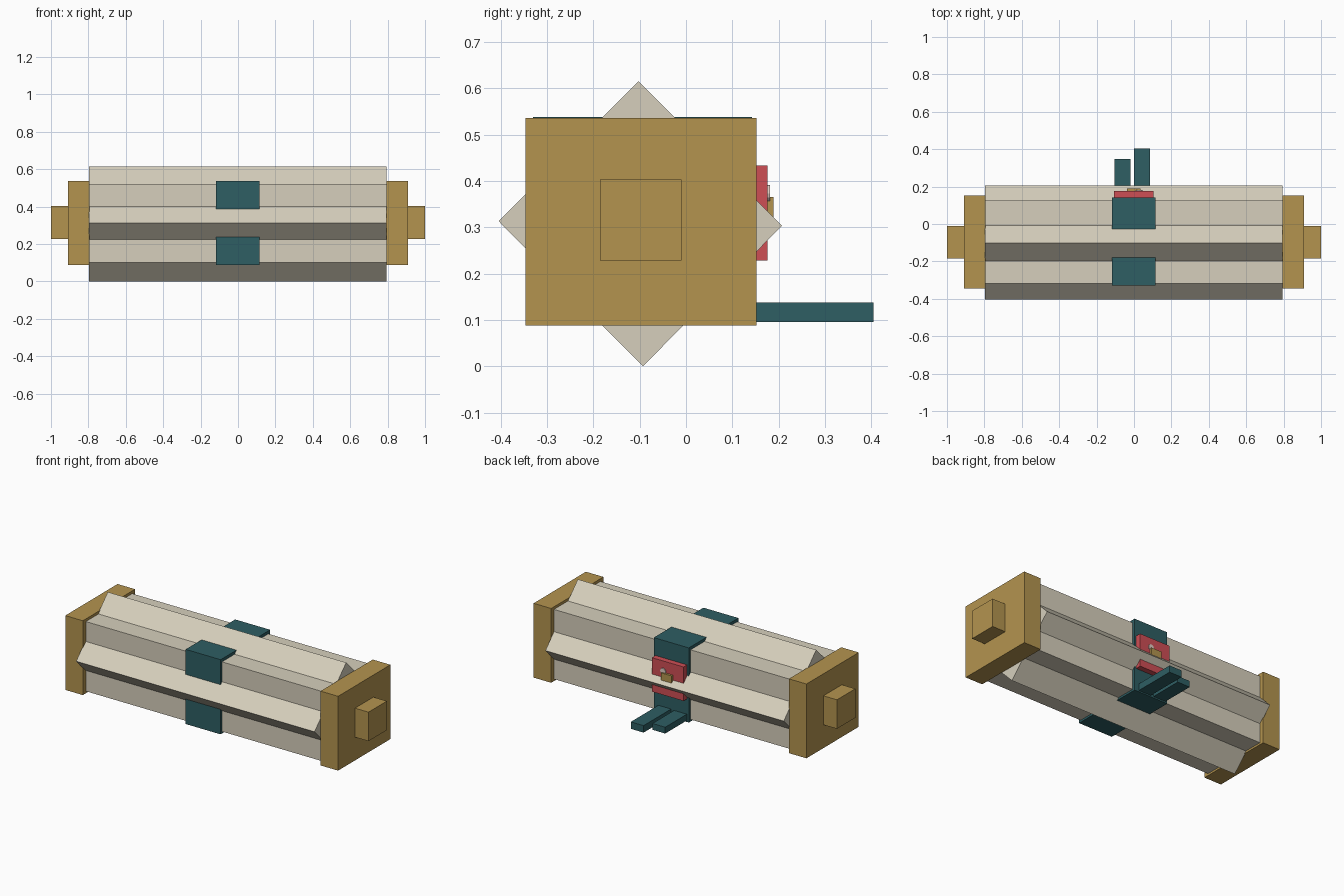
import bpy
import bmesh
from math import pi

cube = bpy.data.objects.get("Cube")
if cube:
    bpy.data.objects.remove(cube, do_unlink=True)


def material(name, rgb):
    """Flat colour from 0-255 display values, stored as linear."""
    lin = [((c / 255 + 0.055) / 1.055) ** 2.4 for c in rgb] + [1]
    m = bpy.data.materials.new(name)
    m.use_nodes = True
    m.diffuse_color = lin
    m.node_tree.nodes["Principled BSDF"].inputs["Base Color"].default_value = lin
    return m


PAPER = material("parchment", (214, 207, 188))
GOLD = material("old gold", (180, 148, 79))
TEAL = material("dark teal", (46, 94, 99))
RED = material("seal red", (206, 78, 85))
PALE = material("pale pink", (225, 205, 195))


def prism(name, profile, x0, x1, mat):
    """Extrude a closed (y, z) profile along x."""
    bm = bmesh.new()
    base = bm.faces.new([bm.verts.new((x0, y, z)) for y, z in profile])
    ext = bmesh.ops.extrude_face_region(bm, geom=[base])
    verts = [v for v in ext["geom"] if isinstance(v, bmesh.types.BMVert)]
    bmesh.ops.translate(bm, verts=verts, vec=(x1 - x0, 0, 0))
    bmesh.ops.recalc_face_normals(bm, faces=bm.faces)
    mesh = bpy.data.meshes.new(name)
    bm.to_mesh(mesh)
    bm.free()
    mesh.materials.append(mat)
    obj = bpy.data.objects.new(name, mesh)
    bpy.context.collection.objects.link(obj)
    return obj


def box(name, x, y, z, mat):
    """Box given by its (min, max) range on each axis."""
    return prism(name, [(y[0], z[0]), (y[1], z[0]), (y[1], z[1]), (y[0], z[1])],
                 x[0], x[1], mat)


# Rolled parchment: a square roll crossed by a slightly skewed diamond roll
box("parchment_square_roll", (-0.795, 0.795), (-0.317, 0.125), (0.1, 0.52), PAPER)
prism("parchment_diamond_roll",
      [(-0.093, 0), (0.207, 0.303), (-0.102, 0.615), (-0.404, 0.313)],
      -0.797, 0.793, PAPER)

# End caps with square handles
for side, s in (("left", 1), ("right", -1)):
    box(side + "_end_cap", sorted((s * 0.793, s * 0.91)), (-0.346, 0.152), (0.088, 0.536), GOLD)
    box(side + "_handle", sorted((s * 0.9, s * 1.0)), (-0.185, -0.01), (0.228, 0.403), GOLD)

# Ribbon round the middle and its two loose tails
box("ribbon_band", (-0.118, 0.115), (-0.33, 0.142), (0.088, 0.538), TEAL)
box("left_ribbon_tail", (0.0, 0.085), (0.1, 0.404), (0.096, 0.138), TEAL)
box("right_ribbon_tail", (-0.105, -0.02), (0.1, 0.348), (0.097, 0.135), TEAL)

# Seal with its clasp and a small stud
box("seal", (-0.107, 0.104), (0.12, 0.176), (0.228, 0.433), RED)
box("seal_clasp", (-0.037, 0.035), (0.15, 0.189), (0.295, 0.365), GOLD)
bpy.ops.mesh.primitive_cylinder_add(vertices=12, radius=0.018, depth=0.03,
                                    location=(0.028, 0.166, 0.373), rotation=(pi / 2, 0, 0))
stud = bpy.context.object
stud.name = "seal_stud"
stud.data.materials.append(PALE)
